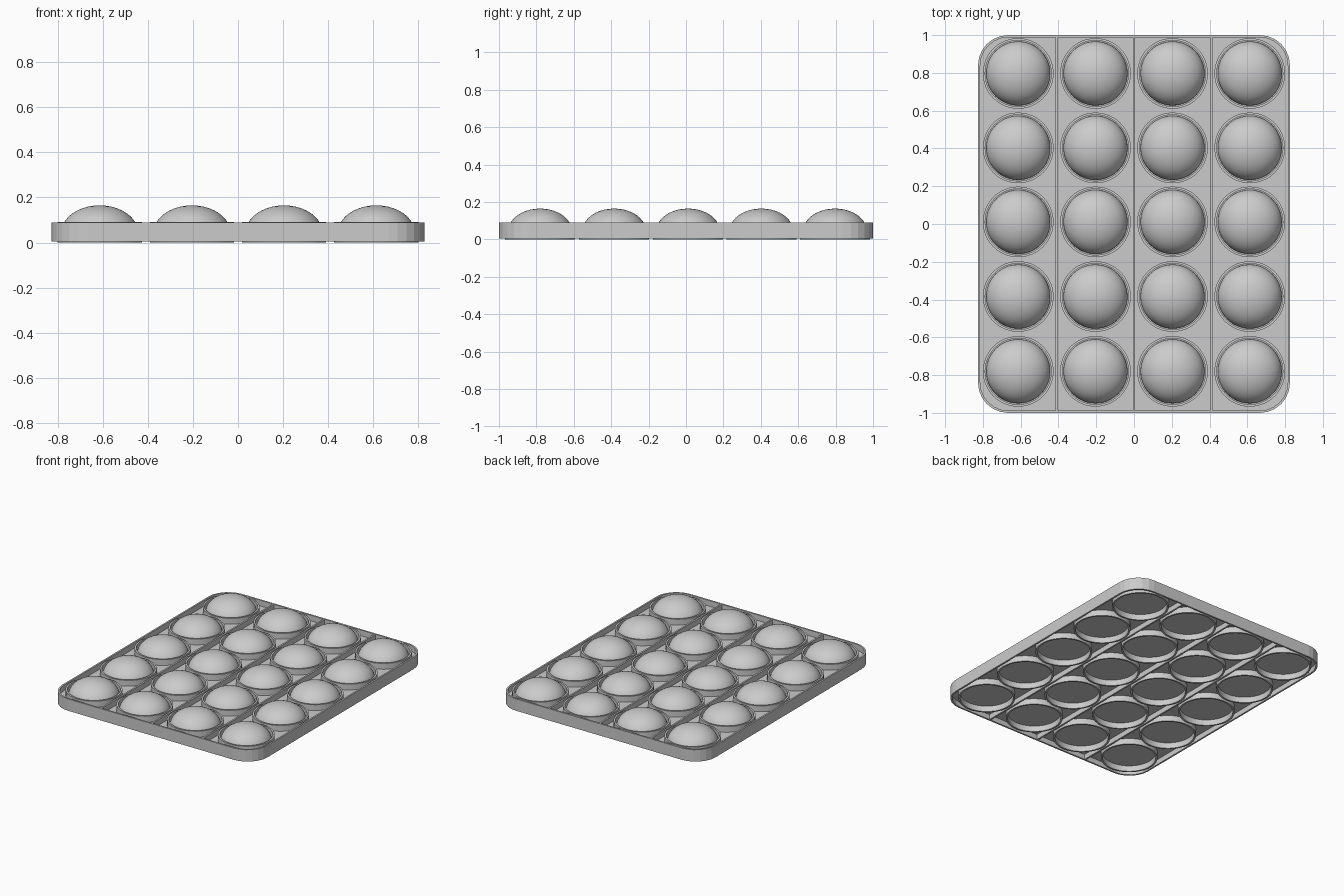
import bpy, bmesh, math

if "Cube" in bpy.data.objects:
    bpy.data.objects.remove(bpy.data.objects["Cube"])

XS = [-0.613, -0.204, 0.204, 0.613]
YS = [0.797, 0.403, 0.011, -0.384, -0.780]
HX, HY, R = 0.826, 1.0, 0.16
WALL = 0.012
MID = 0.045


def finish(name, bm, smooth=None):
    bmesh.ops.recalc_face_normals(bm, faces=bm.faces)
    me = bpy.data.meshes.new(name)
    bm.to_mesh(me)
    bm.free()
    ob = bpy.data.objects.new(name, me)
    bpy.context.collection.objects.link(ob)
    if smooth:
        bpy.ops.object.select_all(action='DESELECT')
        ob.select_set(True)
        bpy.context.view_layer.objects.active = ob
        bpy.ops.object.shade_smooth_by_angle(angle=math.radians(smooth))
    return ob


def rounded(inset, n=6):
    r, pts = R - inset, []
    for k, (sx, sy) in enumerate([(1, 1), (-1, 1), (-1, -1), (1, -1)]):
        for i in range(n + 1):
            a = math.pi / 2 * (k + i / n)
            pts.append((sx * (HX - R) + r * math.cos(a), sy * (HY - R) + r * math.sin(a)))
    return pts


def circle(cx, cy, r, n=48):
    return [(cx + r * math.cos(2 * math.pi * i / n), cy + r * math.sin(2 * math.pi * i / n))
            for i in range(n)]


def wall(bm, outer, inner, z0, z1):
    # Closed rectangular-section band between two matching outlines
    loops = [[bm.verts.new((x, y, z)) for x, y in o]
             for o, z in ((outer, z0), (outer, z1), (inner, z1), (inner, z0))]
    n = len(outer)
    for k in range(4):
        a, b = loops[k], loops[(k + 1) % 4]
        for i in range(n):
            j = (i + 1) % n
            bm.faces.new((a[i], a[j], b[j], b[i]))


# Outer rim
bm = bmesh.new()
wall(bm, rounded(0), rounded(WALL), 0.004, 0.09)
finish("outer_rim", bm)

# Thin sheet across the middle of the tray
bm = bmesh.new()
edge = rounded(WALL / 2)
lo = [bm.verts.new((x, y, MID - 0.004)) for x, y in edge]
hi = [bm.verts.new((x, y, MID + 0.004)) for x, y in edge]
bm.faces.new(lo)
bm.faces.new(hi)
for i in range(len(edge)):
    j = (i + 1) % len(edge)
    bm.faces.new((lo[i], lo[j], hi[j], hi[i]))
finish("middle_sheet", bm)

# Ribs between the columns
bm = bmesh.new()
for x in (-0.409, 0, 0.409):
    verts = bmesh.ops.create_cube(bm, size=1)["verts"]
    bmesh.ops.scale(bm, vec=(WALL, 2 * HY - WALL, 0.085), verts=verts)
    bmesh.ops.translate(bm, vec=(x, 0, 0.0465), verts=verts)
finish("column_ribs", bm)

# Ring around each bubble
bm = bmesh.new()
for x in XS:
    for y in YS:
        wall(bm, circle(x, y, 0.187), circle(x, y, 0.175), 0, 0.091)
finish("bubble_rings", bm, 30)

# Flattened half-dome bubbles
bm = bmesh.new()
N, STEPS = 48, 10
for x in XS:
    for y in YS:
        prev = None
        for s in range(STEPS):
            a = math.pi / 2 * s / STEPS
            z = MID + 0.12 * math.sin(a)
            ring = [bm.verts.new((px, py, z)) for px, py in circle(x, y, 0.17 * math.cos(a), N)]
            if prev:
                for i in range(N):
                    j = (i + 1) % N
                    bm.faces.new((prev[i], prev[j], ring[j], ring[i]))
            else:
                bm.faces.new(ring[::-1])
            prev = ring
        top = bm.verts.new((x, y, MID + 0.12))
        for i in range(N):
            bm.faces.new((prev[i], prev[(i + 1) % N], top))
finish("bubbles", bm, 40)
